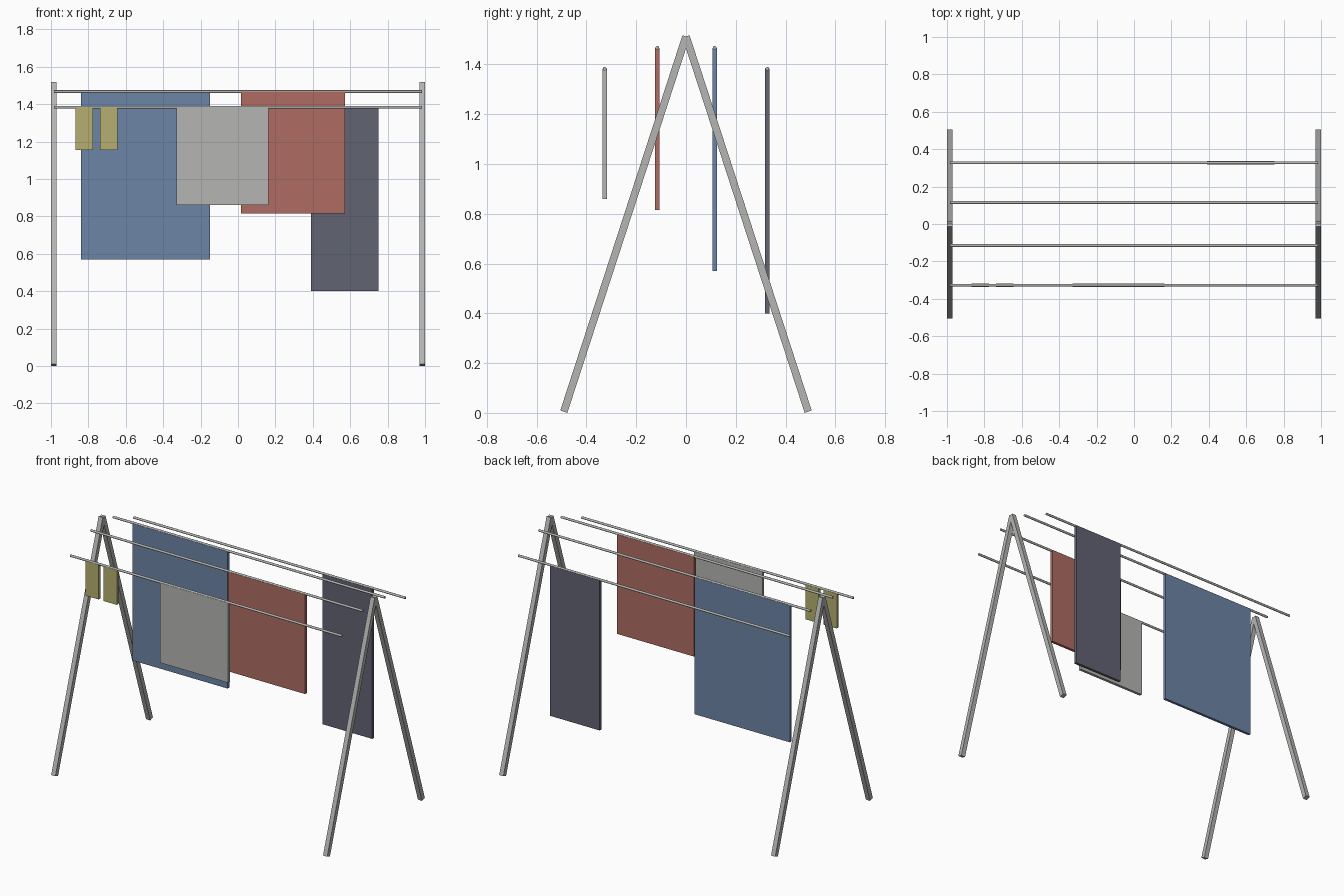
import bpy
import math
from mathutils import Vector

cube = bpy.data.objects.get("Cube")
if cube:
    bpy.data.objects.remove(cube, do_unlink=True)


def material(name, rgb):
    mat = bpy.data.materials.new(name)
    mat.use_nodes = True
    color = (*rgb, 1)
    mat.diffuse_color = color
    mat.node_tree.nodes["Principled BSDF"].inputs["Base Color"].default_value = color
    return mat


GREY = material("light grey", (0.46, 0.46, 0.45))
BLUE = material("denim blue", (0.15, 0.23, 0.38))
RED = material("brick red", (0.43, 0.15, 0.125))
DARK = material("charcoal", (0.12, 0.125, 0.17))
OLIVE = material("olive yellow", (0.46, 0.43, 0.16))


def finish(name, mat):
    obj = bpy.context.object
    obj.name = name
    obj.data.materials.append(mat)
    return obj


def box(name, center, size, mat, tilt=0):
    bpy.ops.mesh.primitive_cube_add(size=1, location=center, rotation=(tilt, 0, 0))
    bpy.context.object.scale = size
    bpy.ops.object.transform_apply(location=False, rotation=True, scale=True)
    return finish(name, mat)


# A-frame legs, square bars meeting at the apex with square-cut ends
BAR = 0.03
APEX_Z, FOOT_Y, FOOT_Z = 1.513, 0.491, 0.005
for side, x in (("right", -0.985), ("left", 0.985)):
    for end, s in (("front", -1), ("back", 1)):
        foot, apex = Vector((x, s * FOOT_Y, FOOT_Z)), Vector((x, 0, APEX_Z))
        run = apex - foot
        box(f"{end}_{side}_leg", (foot + apex) / 2, (BAR, BAR, run.length),
            GREY, math.atan2(-run.y, run.z))

# Drying rods, two upper and two lower: name -> (y, z)
RODS = {
    "front_lower": (-0.327, 1.383),
    "front_upper": (-0.115, 1.467),
    "back_upper": (0.115, 1.467),
    "back_lower": (0.327, 1.383),
}
for name, (y, z) in RODS.items():
    bpy.ops.mesh.primitive_cylinder_add(vertices=16, radius=0.0075, depth=1.97,
                                        location=(0, y, z),
                                        rotation=(0, math.pi / 2, 0))
    finish(name + "_rod", GREY)
    bpy.ops.object.shade_smooth_by_angle()

# Hanging laundry: name, rod, x from, x to, bottom z, colour
LAUNDRY = [
    ("blue_sheet", "back_upper", -0.84, -0.15, 0.57, BLUE),
    ("red_towel", "front_upper", 0.015, 0.573, 0.815, RED),
    ("grey_towel", "front_lower", -0.33, 0.163, 0.86, GREY),
    ("dark_trousers", "back_lower", 0.39, 0.75, 0.40, DARK),
    ("right_sock", "front_lower", -0.87, -0.775, 1.155, OLIVE),
    ("left_sock", "front_lower", -0.738, -0.643, 1.155, OLIVE),
]
for name, rod, x0, x1, bottom, mat in LAUNDRY:
    y, top = RODS[rod]
    box(name, ((x0 + x1) / 2, y, (bottom + top) / 2),
        (x1 - x0, 0.018, top - bottom), mat)
